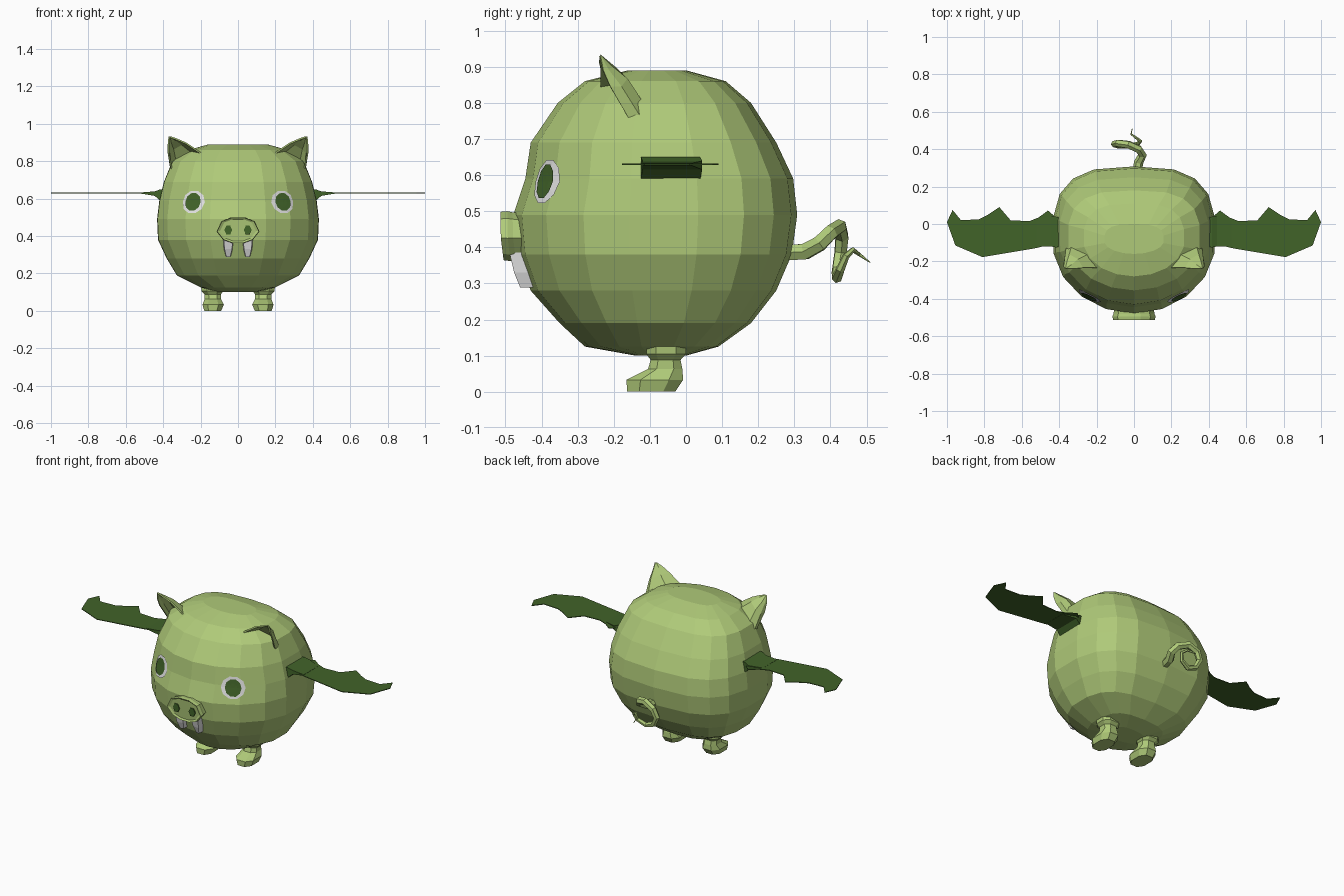
import bpy, bmesh, math
from mathutils import Vector
from mathutils.bvhtree import BVHTree

if "Cube" in bpy.data.objects:
    bpy.data.objects.remove(bpy.data.objects["Cube"])


def material(name, rgb):
    m = bpy.data.materials.new(name)
    m.diffuse_color = (*rgb, 1)
    m.use_nodes = True
    m.node_tree.nodes["Principled BSDF"].inputs["Base Color"].default_value = m.diffuse_color
    return m


GREEN = material("light green", (0.43, 0.59, 0.19))
DARK = material("dark green", (0.053, 0.125, 0.022))
WHITE = material("off white", (0.78, 0.78, 0.78))


def build(name, verts, faces, mat):
    me = bpy.data.meshes.new(name)
    me.from_pydata([tuple(v) for v in verts], [], faces)
    bm = bmesh.new()
    bm.from_mesh(me)
    bmesh.ops.recalc_face_normals(bm, faces=bm.faces)
    bm.to_mesh(me)
    bm.free()
    me.materials.append(mat)
    ob = bpy.data.objects.new(name, me)
    bpy.context.collection.objects.link(ob)
    return ob


def loft(name, rings, mat, closed=True):
    """Bridge equal-length rings; closed rings also get end caps."""
    n = len(rings[0])
    verts = [p for r in rings for p in r]
    faces = []
    for i in range(len(rings) - 1):
        for j in range(n if closed else n - 1):
            k = (j + 1) % n
            faces.append((i*n + j, i*n + k, (i+1)*n + k, (i+1)*n + j))
    if closed:
        faces.append(tuple(range(n)))
        faces.append(tuple(range((len(rings) - 1)*n, len(rings)*n)))
    return build(name, verts, faces, mat)


# Body: stacked rings (z, front y, back y, half width), round front, boxier back
def body_ring(z, yf, yb, w, sides=18, mid=-0.09):
    pts = []
    for i in range(sides):
        t = 2*math.pi*i/sides - math.pi/2
        c, s = math.cos(t), math.sin(t)
        e = 2/3 if s > 0.01 else 1.0
        x = w*math.copysign(abs(c)**e, c)
        y = mid + (yb - mid if s > 0 else mid - yf)*math.copysign(abs(s)**e, s)
        pts.append((x, y, z))
    return pts


LEVELS = [(0.10, -0.14, 0.00, 0.10), (0.125, -0.28, 0.09, 0.20), (0.19, -0.35, 0.18, 0.33),
          (0.28, -0.43, 0.25, 0.385), (0.38, -0.468, 0.293, 0.432), (0.49, -0.478, 0.308, 0.437),
          (0.59, -0.445, 0.297, 0.425), (0.69, -0.43, 0.25, 0.40), (0.80, -0.355, 0.18, 0.355),
          (0.86, -0.28, 0.11, 0.27), (0.89, -0.16, 0.00, 0.16)]
body = loft("body", [body_ring(*l) for l in LEVELS], GREEN)
bm = bmesh.new()
bm.from_mesh(body.data)
tree = BVHTree.FromBMesh(bm)
bm.free()


# Eyes: thin discs laid onto the body surface
def eye_disc(name, side, ru, rv, lift, mat, sides=10):
    normal = Vector((side*0.54, -0.84, 0.1)).normalized()
    u = Vector((side*0.84, 0.54, 0))
    centre = Vector((side*0.228, -0.37, 0.58))
    verts = []
    for k in (0, 0.5, 1):
        for i in range(sides if k else 1):
            a = 2*math.pi*i/sides
            p = centre + u*(k*ru*math.cos(a)) + Vector((0, 0, k*rv*math.sin(a)))
            hit = tree.ray_cast(p + normal*0.3, -normal)[0]
            verts.append((hit or p) + normal*lift)
    faces = []
    for i in range(sides):
        j = (i + 1) % sides
        faces += [(0, 1 + i, 1 + j), (1 + i, 1 + sides + i, 1 + sides + j, 1 + j)]
    ob = build(name, verts, faces, mat)
    if ob.data.polygons[0].normal.dot(normal) < 0:
        ob.data.flip_normals()


# Snout: shallow faceted disc with a sunken face
half = [(0.035, 0.50), (0.088, 0.48), (0.115, 0.425), (0.08, 0.38), (0.03, 0.362)]
outline = half + [(-x, z) for x, z in reversed(half)]


def snout_ring(y, k):
    return [(x*k, y + 0.12*(0.435 - z)*(z < 0.435), 0.435 + (z - 0.435)*k) for x, z in outline]


loft("snout", [snout_ring(-0.43, 0.9), snout_ring(-0.48, 0.95), snout_ring(-0.495, 1),
               snout_ring(-0.514, 0.97), snout_ring(-0.507, 0.84)], GREEN)


def ngon(x, z, rx, rz, y, sides=6):
    return [(x + rx*math.cos(2*math.pi*i/sides), y, z + rz*math.sin(2*math.pi*i/sides))
            for i in range(sides)]


def foot_ring(side, z, x0, x1, y0, y1):
    c = 0.25
    prof = [(c, 0), (1 - c, 0), (1, c), (1, 1 - c), (1 - c, 1), (c, 1), (0, 1 - c), (0, c)]
    return [(side*(x0 + (x1 - x0)*a), y0 + (y1 - y0)*b, z) for a, b in prof]


WING = [(0.40, -0.10), (0.53, -0.13), (0.81, -0.177), (0.955, -0.115), (1.0, 0.01), (0.97, 0.075),
        (0.925, 0.02), (0.83, 0.025), (0.78, 0.05), (0.72, 0.09), (0.66, 0.02), (0.56, 0.015),
        (0.51, 0.035), (0.46, 0.072), (0.40, 0.02)]

for side, tag in ((-1, "left"), (1, "right")):
    eye_disc(f"{tag}_eye_white", side, 0.068, 0.064, 0.005, WHITE)
    eye_disc(f"{tag}_pupil", side, 0.046, 0.050, 0.009, DARK)
    loft(f"{tag}_nostril", [ngon(side*0.052, 0.432, 0.021, 0.027, y) for y in (-0.503, -0.511)], DARK)

    # Fang: blunt tapered tooth below the snout
    loft(f"{tag}_fang", [[(side*(0.052 + a*w), y + b, z) for a, b in
                          ((-1, 0.05), (-0.8, 0), (0.8, -0.004), (1, 0.05))]
                         for z, w, y in ((0.385, 0.030, -0.485), (0.33, 0.025, -0.472),
                                         (0.288, 0.013, -0.455))], WHITE)

    # Ear: cupped shell open to the front, drawn to a point
    base = [(0.20, -0.235, 0.845), (0.25, -0.165, 0.85), (0.33, -0.115, 0.79),
            (0.36, -0.13, 0.765), (0.355, -0.16, 0.76)]
    mid = [(0.275, -0.235, 0.895), (0.30, -0.19, 0.89), (0.345, -0.165, 0.865),
           (0.367, -0.18, 0.845), (0.372, -0.21, 0.845)]
    upper = [(0.325, -0.24, 0.917), (0.335, -0.22, 0.915), (0.358, -0.208, 0.90),
             (0.368, -0.215, 0.89), (0.372, -0.23, 0.89)]
    tip = [(0.36 + 0.002*i, -0.238, 0.93) for i in range(5)]
    ear = loft(f"{tag}_ear", [[(side*x, y, z) for x, y, z in r] for r in (base, mid, upper, tip)],
               GREEN, closed=False)
    solid = ear.modifiers.new("thickness", 'SOLIDIFY')
    solid.thickness = 0.008
    solid.offset = 0

    # Wing: thin scalloped plate with a wedge-shaped root
    loft(f"{tag}_wing", [[(side*x, y, z) for x, y in WING] for z in (0.628, 0.632)], DARK)
    loft(f"{tag}_wing_root", [[(side*x, y0, z0), (side*x, y1, z0), (side*x, y1, z1), (side*x, y0, z1)]
                              for x, y0, y1, z0, z1 in ((0.38, -0.12, 0.03, 0.57, 0.652),
                                                        (0.418, -0.125, 0.04, 0.59, 0.649),
                                                        (0.445, -0.12, 0.045, 0.615, 0.639),
                                                        (0.52, -0.12, 0.015, 0.627, 0.633))], DARK)

    # Foot: toe block stepping back into a short leg
    loft(f"{tag}_foot", [foot_ring(side, *r) for r in
                         ((0.0, 0.09, 0.18, -0.163, -0.03), (0.033, 0.076, 0.19, -0.165, -0.008),
                          (0.063, 0.09, 0.178, -0.105, -0.01), (0.088, 0.092, 0.178, -0.098, -0.015),
                          (0.105, 0.08, 0.195, -0.11, 0.0), (0.15, 0.08, 0.20, -0.11, 0.0))], GREEN)

# Tail: tapering curl
PATH = [(0.015, 0.27, 0.385, 1), (0.025, 0.33, 0.388, 1), (0.045, 0.37, 0.41, 0.95),
        (0.025, 0.40, 0.44, 0.9), (-0.03, 0.425, 0.457, 0.85), (-0.085, 0.432, 0.43, 0.8),
        (-0.105, 0.428, 0.385, 0.75), (-0.08, 0.42, 0.335, 0.7), (-0.03, 0.418, 0.316, 0.6),
        (0.02, 0.428, 0.34, 0.5), (0.035, 0.443, 0.375, 0.4), (0.01, 0.462, 0.393, 0.3),
        (-0.015, 0.48, 0.38, 0.2), (-0.01, 0.51, 0.358, 0.05)]
curve = bpy.data.curves.new("tail", 'CURVE')
curve.dimensions = '3D'
curve.bevel_depth = 0.025
curve.bevel_resolution = 1
curve.use_fill_caps = True
spline = curve.splines.new('POLY')
spline.points.add(len(PATH) - 1)
for p, (x, y, z, r) in zip(spline.points, PATH):
    p.co = (x, y, z, 1)
    p.radius = r
spline.use_smooth = False
curve.materials.append(GREEN)
tail = bpy.data.objects.new("tail", curve)
bpy.context.collection.objects.link(tail)
bpy.context.view_layer.objects.active = tail
tail.select_set(True)
bpy.ops.object.convert(target='MESH')
